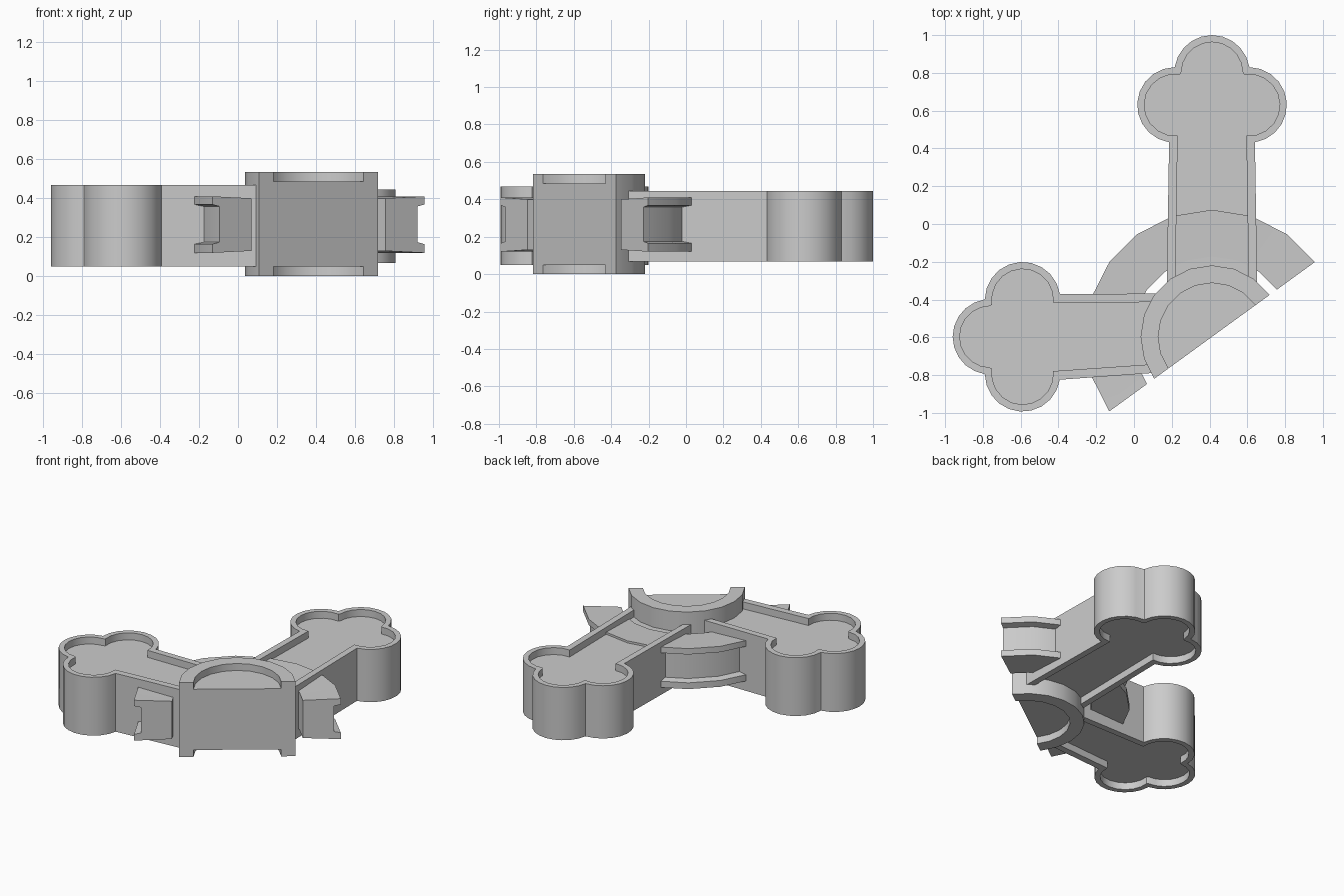
import bpy, bmesh
from math import radians, cos, sin

if "Cube" in bpy.data.objects:
    bpy.data.objects.remove(bpy.data.objects["Cube"])

CX, CY = 0.413, -0.597      # hub centre
START, STEPS = 36, 10       # half turn in 18 degree steps


def finish(bm, name):
    bmesh.ops.remove_doubles(bm, verts=bm.verts, dist=1e-5)
    bmesh.ops.recalc_face_normals(bm, faces=bm.faces)
    me = bpy.data.meshes.new(name)
    bm.to_mesh(me)
    bm.free()
    ob = bpy.data.objects.new(name, me)
    bpy.context.collection.objects.link(ob)
    bpy.ops.object.select_all(action='DESELECT')
    ob.select_set(True)
    bpy.context.view_layer.objects.active = ob
    bpy.ops.object.shade_smooth_by_angle(angle=radians(30))
    return ob


def half_turn(name, profile, on_axis=False):
    """Sweep an (r, z) section through 180 degrees and cap both ends."""
    bm = bmesh.new()
    rows = []
    for i in range(STEPS + 1):
        a = radians(START + 180 * i / STEPS)
        rows.append([bm.verts.new((CX + r * cos(a), CY + r * sin(a), z)) for r, z in profile])
    n = len(profile)
    for p, q in zip(rows, rows[1:]):
        for j in range(n - 1 if on_axis else n):
            k = (j + 1) % n
            bm.faces.new((p[j], p[k], q[k], q[j]))
    bm.faces.new(rows[0])
    bm.faces.new(rows[-1])
    return finish(bm, name)


def arc(u, v, r, a0, a1, n=10):
    return [(u + r * cos(radians(a0 + (a1 - a0) * i / n)),
             v + r * sin(radians(a0 + (a1 - a0) * i / n))) for i in range(n + 1)]


def trefoil(us, r, side_from, side_to, tip, half, root_p, root_m):
    """Arm outline in (along, across) coordinates: shaft plus three round lobes."""
    side = arc(us, 0.196, r, side_from, side_to)
    mirrored = [(u, -v) for u, v in reversed(side)]
    return [root_p] + side + arc(us + 0.17, 0, r, tip, -tip) + mirrored + [root_m]


def arm(name, angle, us, root_p, root_m, z0, z1, depth=0.05):
    """Solid arm with a rimmed recess on the top and the bottom."""
    ca, sa = cos(radians(angle)), sin(radians(angle))
    outer = trefoil(us, 0.2, 171, 1, 81, 0.228, root_p, root_m)
    in_p = (root_p[0] + 0.02, root_p[1] - 0.045)
    in_m = (root_m[0] + 0.02, root_m[1] + 0.045)
    inner = trefoil(us, 0.163, 185, -9, 89, 0.18, in_p, in_m)
    bm = bmesh.new()

    def loop(pts, z):
        return [bm.verts.new((CX + u * ca - v * sa, CY + u * sa + v * ca, z)) for u, v in pts]

    loops = [loop(inner, z0 + depth), loop(inner, z0), loop(outer, z0),
             loop(outer, z1), loop(inner, z1), loop(inner, z1 - depth)]
    n = len(outer)
    for p, q in zip(loops, loops[1:]):
        for j in range(n):
            k = (j + 1) % n
            bm.faces.new((p[j], p[k], q[k], q[j]))
    bm.faces.new(loops[0])
    bm.faces.new(loops[-1])
    return finish(bm, name)


# Half-round hub with recessed top and bottom
half_turn("hub", [(0, 0.05), (0.285, 0.05), (0.285, 0), (0.378, 0),
                  (0.378, 0.535), (0.285, 0.535), (0.285, 0.485), (0, 0.485)], on_axis=True)

# Curved connecting wall with a groove round its outer face
half_turn("grooved_ring", [(0.425, 0.13), (0.425, 0.40), (0.672, 0.41), (0.672, 0.368),
                           (0.627, 0.358), (0.627, 0.175), (0.672, 0.165), (0.672, 0.12)])

# Two arms ending in three-lobed rooms
arm("back_arm", 90, 1.227, (0.22, 0.24), (0.22, -0.24), 0.067, 0.445)
arm("left_arm", 180, 1.003, (0.29, 0.19), (0.24, -0.228), 0.05, 0.468)
